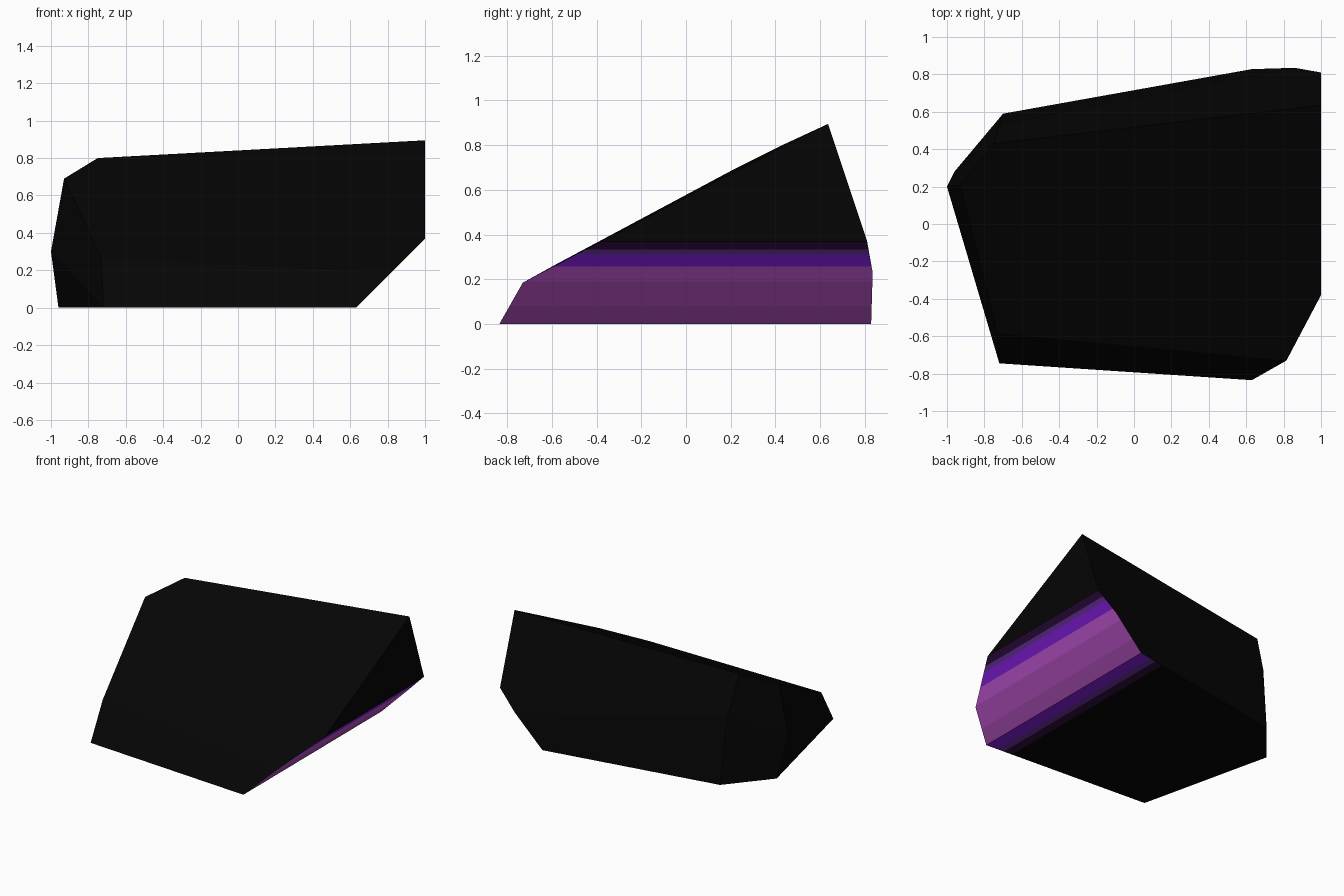
import bpy, bmesh
from mathutils import Vector

if "Cube" in bpy.data.objects:
    bpy.data.objects.remove(bpy.data.objects["Cube"])

# Corner points of the faceted block
corners = [
    # base outline
    (0.63, 0.828, 0), (0.63, -0.835, 0), (-0.72, -0.745, 0), (-0.96, 0.28, 0), (-0.70, 0.59, 0),
    # undercut slope on the right end
    (0.815, -0.73, 0.185), (1, -0.38, 0.37), (1, 0.81, 0.37), (0.86, 0.835, 0.23),
    # top ridge and left end
    (1, 0.635, 0.895), (-0.75, 0.43, 0.80), (-0.93, 0.21, 0.69), (-1, 0.20, 0.30),
    (-0.73, -0.585, 0.265), (-0.72, 0.53, 0.50),
]

palette = [
    ("black", (0.0015, 0.0015, 0.0015)),
    ("near_black_purple", (0.03, 0.004, 0.05)),
    ("dark_purple", (0.14, 0.032, 0.34)),
    ("violet", (0.28, 0.016, 0.88)),
    ("light_orchid", (0.60, 0.105, 0.74)),
    ("orchid", (0.48, 0.085, 0.56)),
    ("dull_orchid", (0.39, 0.07, 0.44)),
]

bm = bmesh.new()
for c in corners:
    bm.verts.new(c)
bmesh.ops.convex_hull(bm, input=bm.verts[:])
bmesh.ops.dissolve_limit(bm, angle_limit=0.03, verts=bm.verts[:], edges=bm.edges[:])
bm.normal_update()

SLOPE = Vector((1, 0, -1)).normalized()
DOWN = Vector((0, 0, -1))


def cut_faces(direction, point, axis):
    """Cut only the faces that look in the given direction."""
    bm.normal_update()
    faces = [f for f in bm.faces if f.normal.dot(direction) > 0.995]
    geom = set(faces)
    for f in faces:
        geom.update(f.edges)
        geom.update(f.verts)
    bmesh.ops.bisect_plane(bm, geom=list(geom), plane_co=point, plane_no=axis)


# Glow bands: (upper limit, material index)
slope_bands = [(0.08, 6), (0.19, 5), (0.257, 4), (0.31, 3), (0.333, 2), (9, 1)]
base_bands = [(0.41, 0), (0.48, 1), (0.53, 2), (9, 3)]
for z, _ in slope_bands[:-1]:
    cut_faces(SLOPE, (0, 0, z), (0, 0, 1))
for x, _ in base_bands[:-1]:
    cut_faces(DOWN, (x, 0, 0), (1, 0, 0))

bm.normal_update()
for f in bm.faces:
    c = f.calc_center_median()
    if f.normal.dot(SLOPE) > 0.995:
        f.material_index = next(m for lim, m in slope_bands if c.z < lim)
    elif f.normal.dot(DOWN) > 0.995:
        f.material_index = next(m for lim, m in base_bands if c.x < lim)

mesh = bpy.data.meshes.new("faceted_block")
for name, col in palette:
    mat = bpy.data.materials.new(name)
    mat.diffuse_color = (*col, 1)
    mat.use_nodes = True
    mat.node_tree.nodes["Principled BSDF"].inputs["Base Color"].default_value = mat.diffuse_color
    mesh.materials.append(mat)
bm.to_mesh(mesh)
bm.free()
bpy.context.collection.objects.link(bpy.data.objects.new("faceted_block", mesh))
